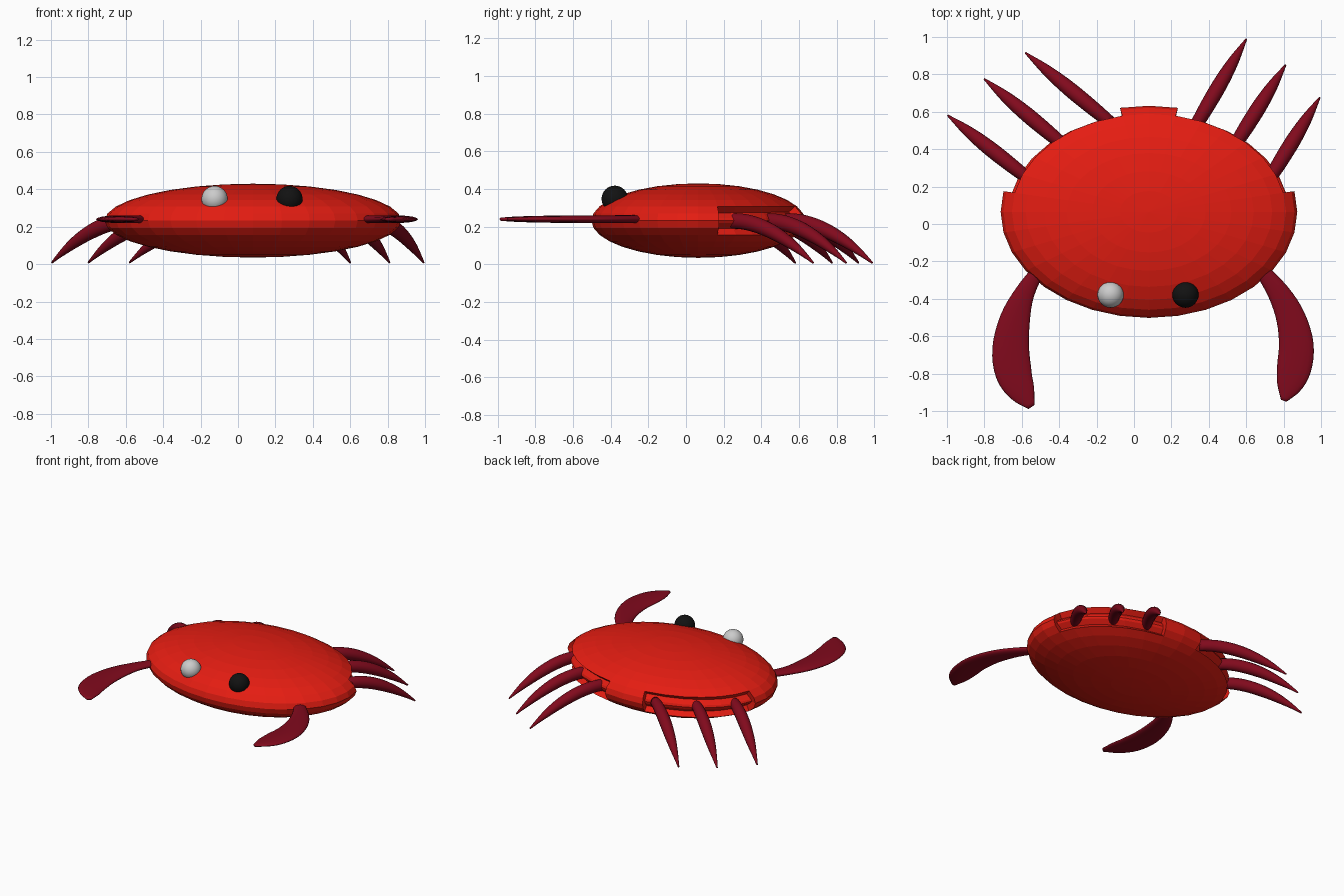
import bpy, bmesh, math
from mathutils import Vector

if "Cube" in bpy.data.objects:
    bpy.data.objects.remove(bpy.data.objects["Cube"])


def material(name, rgb):
    m = bpy.data.materials.new(name)
    m.diffuse_color = (*rgb, 1)
    m.use_nodes = True
    m.node_tree.nodes["Principled BSDF"].inputs["Base Color"].default_value = m.diffuse_color
    return m


RED = material("shell red", (0.78, 0.012, 0.006))
CRIMSON = material("limb crimson", (0.22, 0.003, 0.012))
BLACK = material("black", (0.006, 0.006, 0.006))


def finish(name, bm, mat=None, smooth=True):
    bmesh.ops.recalc_face_normals(bm, faces=bm.faces)
    for f in bm.faces:
        f.smooth = smooth
    me = bpy.data.meshes.new(name)
    bm.to_mesh(me)
    bm.free()
    ob = bpy.data.objects.new(name, me)
    bpy.context.collection.objects.link(ob)
    if mat:
        me.materials.append(mat)
    return ob


def smooth_points(pts, steps=5):
    """Catmull-Rom resampling of a few control tuples."""
    v = [Vector(p) for p in pts]
    v = [2 * v[0] - v[1]] + v + [2 * v[-1] - v[-2]]
    out = []
    for a, b, c, d in zip(v, v[1:], v[2:], v[3:]):
        for i in range(steps):
            t = i / steps
            out.append(0.5 * (2 * b + (c - a) * t + (2 * a - 5 * b + 4 * c - d) * t * t
                              + (3 * b - a - 3 * c + d) * t ** 3))
    return out + [v[-2]]


def limb(name, centres, radii, sides=16):
    """Loft ellipses (width, height) along a path and cap both ends."""
    bm = bmesh.new()
    rings = []
    for i, (c, (w, h)) in enumerate(zip(centres, radii)):
        tan = (centres[min(i + 1, len(centres) - 1)] - centres[max(i - 1, 0)]).normalized()
        side = tan.cross(Vector((0, 0, 1))).normalized()
        up = side.cross(tan)
        angles = [2 * math.pi * k / sides for k in range(sides)]
        rings.append([bm.verts.new(c + side * w * math.cos(a) + up * h * math.sin(a))
                      for a in angles])
    for r, s in zip(rings, rings[1:]):
        for k in range(sides):
            j = (k + 1) % sides
            bm.faces.new((r[k], r[j], s[j], s[k]))
    bm.faces.new(rings[0])
    bm.faces.new(rings[-1])
    return finish(name, bm, CRIMSON)


# Shell: flattened faceted sphere with two recessed leg sockets at the back
CENTRE = Vector((0.08, 0.065, 0.2325))
bm = bmesh.new()
bmesh.ops.create_uvsphere(bm, u_segments=32, v_segments=16, radius=1)
sockets = {1: [], -1: []}
for f in bm.faces:
    c = f.calc_center_median()
    angle = math.degrees(math.atan2(c.y, abs(c.x)))
    if abs(c.z) < math.sin(math.radians(22.5)) and 11.25 < angle < 78.75:
        sockets[1 if c.x > 0 else -1].append(f)
for v in bm.verts:
    v.co = Vector((v.co.x * 0.793, v.co.y * 0.567, v.co.z * 0.1975)) + CENTRE
bm.normal_update()
for faces in sockets.values():
    bmesh.ops.inset_region(bm, faces=faces, thickness=0, depth=-0.045,
                           use_even_offset=False)
finish("shell", bm, RED, smooth=False)

# Eyes: one pale, one black
for name, x, mat in (("left_eye", -0.125, None), ("right_eye", 0.275, BLACK)):
    bm = bmesh.new()
    bmesh.ops.create_uvsphere(bm, u_segments=32, v_segments=16, radius=0.07)
    bmesh.ops.translate(bm, verts=bm.verts, vec=(x, -0.378, 0.348))
    finish(name, bm, mat)

# Legs: base and tip in plan, arching down to the ground
LEGS = {
    "left_front_leg": ((-0.60, 0.27), (-0.995, 0.58)),
    "left_middle_leg": ((-0.41, 0.45), (-0.80, 0.775)),
    "left_rear_leg": ((-0.16, 0.57), (-0.58, 0.915)),
    "right_rear_leg": ((0.345, 0.55), (0.60, 0.988)),
    "right_middle_leg": ((0.555, 0.445), (0.81, 0.85)),
    "right_front_leg": ((0.74, 0.265), (0.992, 0.675)),
}
thickness = smooth_points([(0.034, 0.04), (0.04, 0.042), (0.04, 0.039),
                           (0.029, 0.027), (0.005, 0.005)])
for name, (base, tip) in LEGS.items():
    a, b = Vector(base), Vector(tip)
    path = []
    for i in range(len(thickness)):
        t = -0.08 + 1.08 * i / (len(thickness) - 1)
        p = a.lerp(b, t)
        path.append(Vector((p.x, p.y, 0.23 - 0.222 * max(t, 0) ** 1.8)))
    limb(name, path, thickness)

# Claws: flat curved blades, given as outer and inner edge points
CLAWS = {
    "left_claw": ([(-0.53, -0.22), (-0.635, -0.36), (-0.715, -0.51), (-0.756, -0.68),
                   (-0.737, -0.82), (-0.66, -0.925), (-0.565, -0.988)],
                  [(-0.47, -0.24), (-0.53, -0.37), (-0.555, -0.50), (-0.562, -0.65),
                   (-0.548, -0.78), (-0.53, -0.88), (-0.53, -0.968)]),
    "right_claw": ([(0.70, -0.21), (0.83, -0.355), (0.915, -0.49), (0.96, -0.65),
                    (0.945, -0.79), (0.89, -0.89), (0.815, -0.95)],
                   [(0.64, -0.25), (0.715, -0.38), (0.76, -0.51), (0.775, -0.64),
                    (0.765, -0.76), (0.765, -0.85), (0.785, -0.94)]),
}
for name, (outer, inner) in CLAWS.items():
    outer, inner = smooth_points(outer, 4), smooth_points(inner, 4)
    n = len(outer) - 1
    path = [((p + q) / 2).to_3d() + Vector((0, 0, 0.24)) for p, q in zip(outer, inner)]
    sizes = [((p - q).length / 2, 0.021 - 0.012 * (i / n) ** 3)
             for i, (p, q) in enumerate(zip(outer, inner))]
    limb(name, path, sizes)
